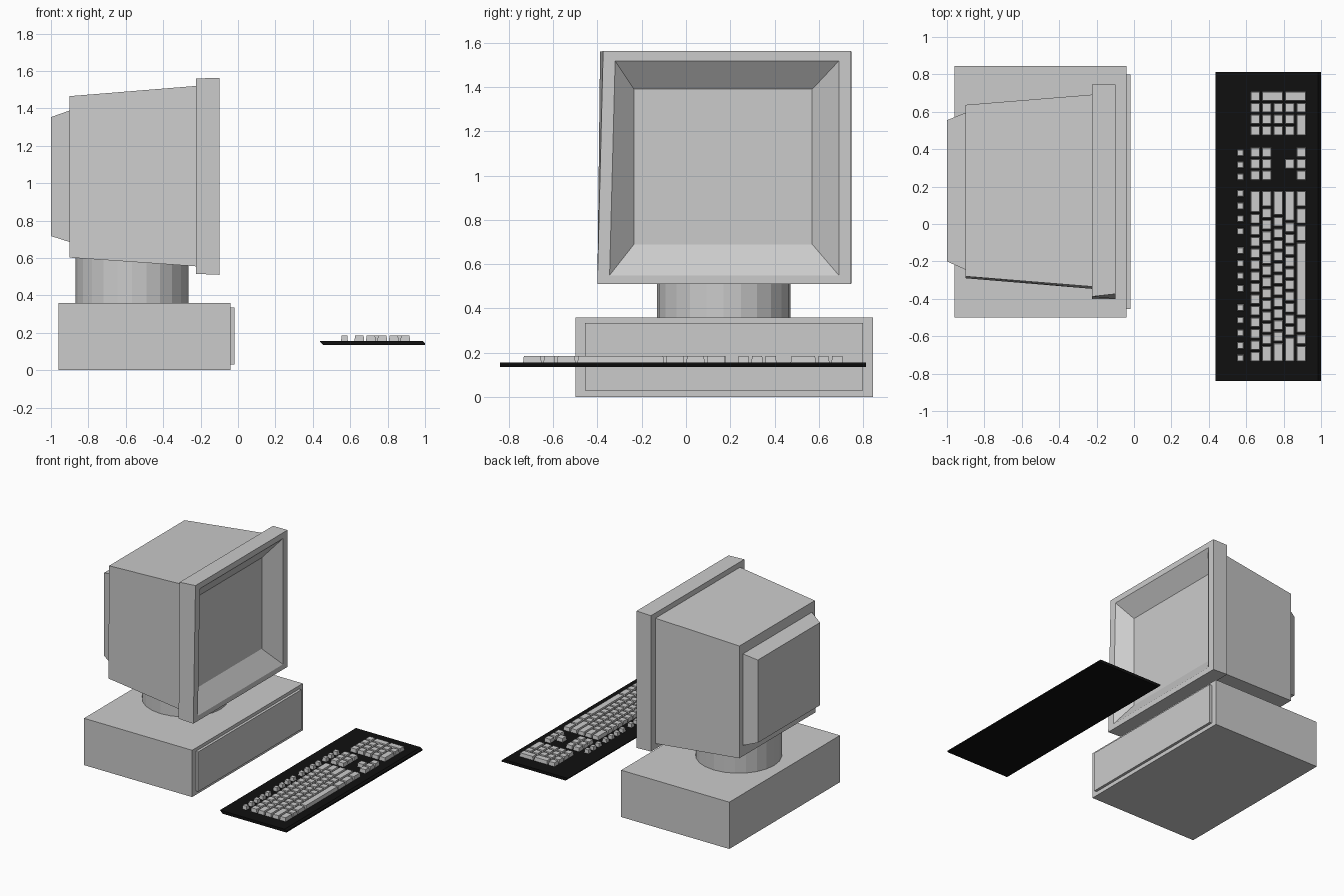
import bpy, bmesh, math

if "Cube" in bpy.data.objects:
    bpy.data.objects.remove(bpy.data.objects["Cube"])


def finish(name, bm, color=None):
    bmesh.ops.recalc_face_normals(bm, faces=bm.faces)
    me = bpy.data.meshes.new(name)
    bm.to_mesh(me)
    bm.free()
    ob = bpy.data.objects.new(name, me)
    bpy.context.collection.objects.link(ob)
    if color:
        mat = bpy.data.materials.new(name + "_colour")
        mat.diffuse_color = color
        mat.use_nodes = True
        mat.node_tree.nodes["Principled BSDF"].inputs["Base Color"].default_value = mat.diffuse_color
        me.materials.append(mat)
    return ob


def loft(bm, rings):
    """Skin a stack of closed rings and cap both ends."""
    vs = [[bm.verts.new(p) for p in r] for r in rings]
    n = len(vs[0])
    for a, b in zip(vs, vs[1:]):
        for i in range(n):
            j = (i + 1) % n
            bm.faces.new((a[i], a[j], b[j], b[i]))
    bm.faces.new(vs[0])
    bm.faces.new(vs[-1])


def rect_x(x, y0, y1, z0, z1, skew=0.0):
    """Rectangle facing x; skew shifts the upper -y corner."""
    return [(x, y0, z0), (x, y1, z0), (x, y1, z1), (x, y0 + skew, z1)]


def solid(name, rings, color=None):
    bm = bmesh.new()
    loft(bm, rings)
    return finish(name, bm, color)


# Desktop case and its front panel
solid("case", [rect_x(-0.96, -0.5, 0.845, 0, 0.36),
               rect_x(-0.04, -0.5, 0.845, 0, 0.36)])
solid("case_front_panel", [rect_x(-0.04, -0.455, 0.8, 0.03, 0.335),
                           rect_x(-0.02, -0.455, 0.8, 0.03, 0.335)])

# Round monitor pedestal
bpy.ops.mesh.primitive_cylinder_add(vertices=24, radius=0.302, depth=0.24,
                                    location=(-0.567, 0.17, 0.48))
bpy.context.object.name = "monitor_pedestal"

# Monitor shell: tapered body, back housing, bezel with sunken screen
solid("monitor_body", [rect_x(-0.9, -0.29, 0.637, 0.602, 1.465, 0.01),
                       rect_x(-0.22, -0.347, 0.692, 0.555, 1.52, 0.012)])
solid("monitor_back_housing", [rect_x(-1.0, -0.2, 0.555, 0.717, 1.353),
                               rect_x(-0.89, -0.249, 0.599, 0.682, 1.392)])
solid("monitor_bezel_and_screen", [
    rect_x(-0.225, -0.40, 0.747, 0.515, 1.56, 0.012),
    rect_x(-0.10, -0.40, 0.745, 0.51, 1.562, 0.026),
    rect_x(-0.10, -0.345, 0.69, 0.55, 1.518, 0.025),
    rect_x(-0.197, -0.235, 0.57, 0.69, 1.39)])

# Keyboard base: side profile extruded along y
profile = [(0.455, 0.135), (1.0, 0.135), (1.0, 0.145), (0.985, 0.157), (0.435, 0.157)]
solid("keyboard_base", [[(x, y, z) for x, z in profile] for y in (-0.84, 0.812)],
      (0.005, 0.005, 0.005, 1))

# Keys
keys = bmesh.new()
U = 0.0614           # key pitch
X0 = 0.622           # first main row
GAP = 0.008


def key(x, y, dx, dy, top=0.185):
    rings = []
    for z, inset in ((0.15, 0), (top, 0.004)):
        a, b, c, d = x + inset, x + dx - inset, y + inset, y + dy - inset
        rings.append([(a, c, z), (b, c, z), (b, d, z), (a, d, z)])
    loft(keys, rings)


def unit_key(row, y0, col, rows=1, cols=1):
    key(X0 + row * U, y0 + col * U, rows * U - GAP, cols * U - GAP)


# Main block: one list of key widths per row
rows = [[1] * 13 + [2],
        [1.5] + [1] * 12 + [1.5],
        [1.75] + [1] * 11 + [2.25],
        [2.25] + [1] * 10 + [2.75],
        [1.5, 1, 1.5, 6.5, 1.5, 1.5, 1.5]]
for r, widths in enumerate(rows):
    c = 0
    for w in widths:
        unit_key(r, -0.736, c, 1, w)
        c += w

# Function key groups
for start, count in ((-0.736, 5), (-0.364, 4), (-0.058, 4), (0.233, 3)):
    pitch = 0.0675 if count > 3 else U + 0.003
    for i in range(count):
        key(0.55, start + i * pitch, 0.038, 0.038)

# Navigation and arrow keys
for r in (0, 1, 4):
    for c in range(3):
        unit_key(r, 0.233, c)
unit_key(3, 0.233, 1)

# Number pad
pad = [(r, c, 1, 1) for r in range(4) for c in range(3)]
pad += [(0, 3, 1, 1), (1, 3, 2, 1), (3, 3, 2, 1), (4, 0, 1, 2), (4, 2, 1, 1)]
for r, c, h, w in pad:
    unit_key(r, 0.472, c, h, w)
finish("keyboard_keys", keys)
